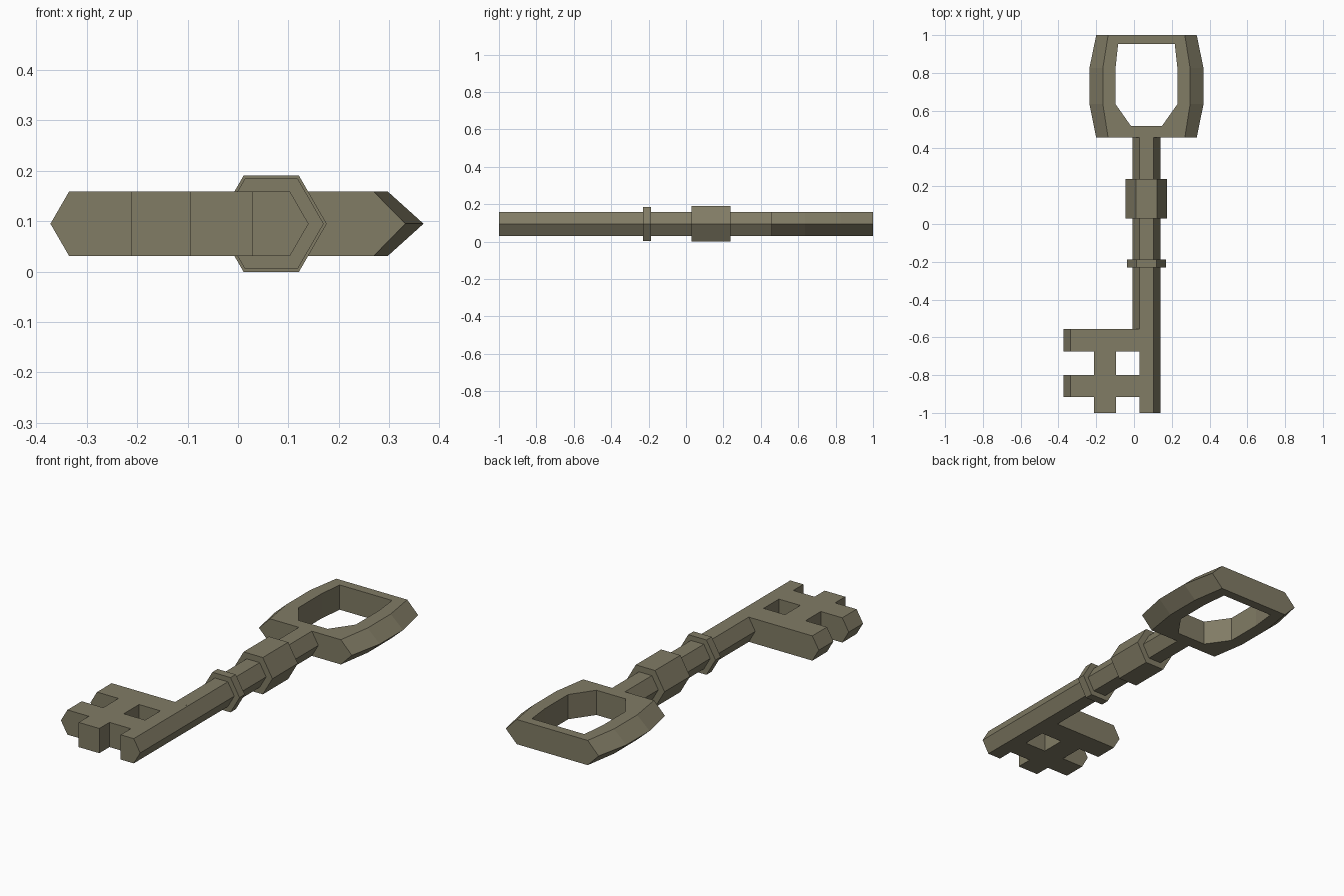
import bpy, bmesh, math

if "Cube" in bpy.data.objects:
    bpy.data.objects.remove(bpy.data.objects["Cube"])

CX, CZ, H = 0.066, 0.095, 0.064      # shaft axis and half thickness
TIP = 0.037                          # how far the bevelled edge points stick out

metal = bpy.data.materials.new("aged_metal")
metal.diffuse_color = (0.22, 0.20, 0.13, 1)
metal.use_nodes = True
metal.node_tree.nodes["Principled BSDF"].inputs["Base Color"].default_value = metal.diffuse_color


def finish(name, bm):
    bmesh.ops.remove_doubles(bm, verts=bm.verts[:], dist=1e-5)
    bmesh.ops.recalc_face_normals(bm, faces=bm.faces[:])
    bmesh.ops.dissolve_limit(bm, angle_limit=0.01, verts=bm.verts[:], edges=bm.edges[:])
    me = bpy.data.meshes.new(name)
    bm.to_mesh(me)
    bm.free()
    me.materials.append(metal)
    ob = bpy.data.objects.new(name, me)
    bpy.context.collection.objects.link(ob)
    return ob


def face(bm, pts):
    bm.faces.new([bm.verts.new(p) for p in pts])


def hex_bar(name, radius, y0, y1, caps=True):
    bm = bmesh.new()
    ring = [(CX + radius * math.cos(i * math.pi / 3),
             CZ + radius * math.sin(i * math.pi / 3)) for i in range(6)]
    for i in range(6):
        (xa, za), (xb, zb) = ring[i], ring[(i + 1) % 6]
        face(bm, [(xa, y0, za), (xb, y0, zb), (xb, y1, zb), (xa, y1, za)])
    if caps:
        for y in (y0, y1):
            face(bm, [(x, y, z) for x, z in ring])
    return finish(name, bm)


# Shaft (ends are hidden inside bit and bow) and its two collars
hex_bar("shaft", 0.074, -0.555, 0.457, caps=False)
hex_bar("large_collar", 0.110, 0.03, 0.238)
hex_bar("small_collar", 0.104, -0.23, -0.187)

# Bit: toothed plate with the lower shaft, described as a grid of filled cells
xs = [-0.335, -0.212, -0.094, 0.028, 0.103]
ys = [-1.0, -0.917, -0.80, -0.675, -0.555]
rows = [".#.#", "####", ".#.#", "####"]


def filled(c, r):
    return 0 <= c < 4 and 0 <= r < 4 and rows[r][c] == "#"


def corner(c, r, level):
    x = xs[c]
    if level == 0:                   # pointed outer edges
        x += {0: -TIP, 4: TIP}.get(c, 0)
    return (x, ys[r], CZ + level * H)


bm = bmesh.new()
for r in range(4):
    for c in range(4):
        if not filled(c, r):
            continue
        quad = [(c, r), (c + 1, r), (c + 1, r + 1), (c, r + 1)]
        for lv in (-1, 1):
            face(bm, [corner(*q, lv) for q in quad])
        for i, (dc, dr) in enumerate([(0, -1), (1, 0), (0, 1), (-1, 0)]):
            if not filled(c + dc, r + dr):
                a, b = quad[i], quad[(i + 1) % 4]
                for lv in (-1, 0):
                    face(bm, [corner(*a, lv), corner(*b, lv),
                              corner(*b, lv + 1), corner(*a, lv + 1)])
finish("bit", bm)

# Bow: section swept round a closed loop, mirrored about the shaft axis
# (hole half width, hole y, flat half width, point half width, outer y)
stations = [(0.083, 0.52, 0.203, 0.266, 0.457),
            (0.164, 0.635, 0.231, 0.302, 0.635),
            (0.164, 0.825, 0.231, 0.302, 0.825),
            (0.150, 0.952, 0.203, 0.266, 1.0)]
loop = []
for side, order in ((1, stations), (-1, stations[::-1])):
    for hw, hy, fw, pw, oy in order:
        loop.append([(CX + side * hw, hy, CZ - H), (CX + side * hw, hy, CZ + H),
                     (CX + side * fw, oy, CZ + H), (CX + side * pw, oy, CZ),
                     (CX + side * fw, oy, CZ - H)])
bm = bmesh.new()
for i, a in enumerate(loop):
    b = loop[(i + 1) % len(loop)]
    for j in range(5):
        k = (j + 1) % 5
        face(bm, [a[j], b[j], b[k], a[k]])
finish("bow", bm)
